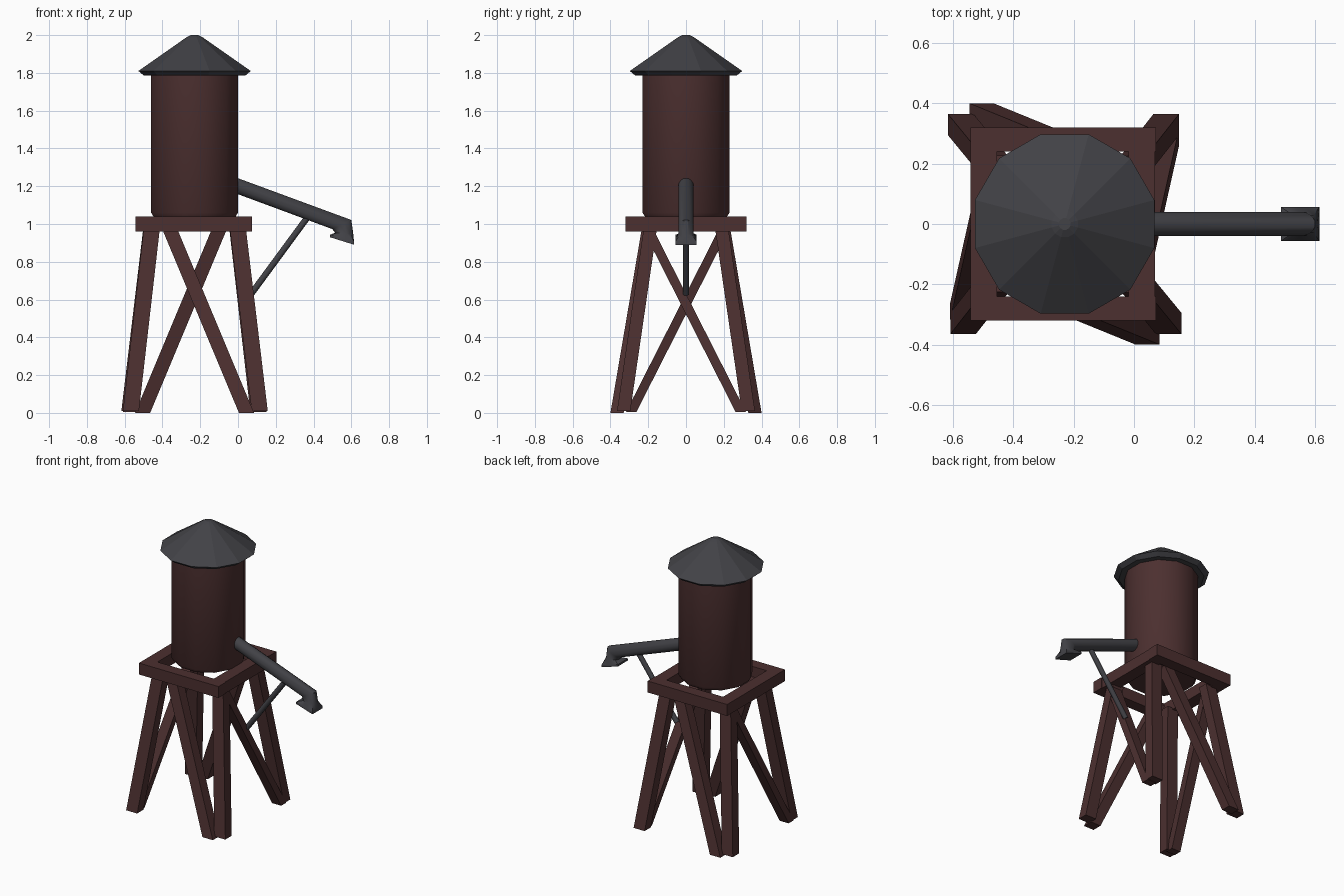
import bpy, bmesh, math
from mathutils import Vector

if "Cube" in bpy.data.objects:
    bpy.data.objects.remove(bpy.data.objects["Cube"])

CX = -0.23  # tower axis


def material(name, rgb):
    m = bpy.data.materials.new(name)
    m.diffuse_color = (*rgb, 1)
    m.use_nodes = True
    m.node_tree.nodes["Principled BSDF"].inputs["Base Color"].default_value = m.diffuse_color
    return m


WOOD = material("dark_red_wood", (0.072, 0.029, 0.029))
METAL = material("dark_grey_metal", (0.054, 0.054, 0.062))


def loft(name, rings, mat, smooth=None):
    """Skin a closed, capped solid through rings with equal point counts."""
    bm = bmesh.new()
    vs = [[bm.verts.new(p) for p in r] for r in rings]
    n = len(vs[0])
    for a, b in zip(vs, vs[1:]):
        for i in range(n):
            j = (i + 1) % n
            bm.faces.new((a[i], a[j], b[j], b[i]))
    bm.faces.new(vs[0][::-1])
    bm.faces.new(vs[-1])
    bmesh.ops.recalc_face_normals(bm, faces=bm.faces)
    me = bpy.data.meshes.new(name)
    bm.to_mesh(me)
    bm.free()
    ob = bpy.data.objects.new(name, me)
    bpy.context.collection.objects.link(ob)
    me.materials.append(mat)
    if smooth:
        bpy.ops.object.select_all(action='DESELECT')
        ob.select_set(True)
        bpy.context.view_layer.objects.active = ob
        bpy.ops.object.shade_smooth_by_angle(angle=math.radians(smooth))
    return ob


def rect(c, w, d):
    x, y, z = c
    return [(x + sx * w / 2, y + sy * d / 2, z)
            for sx, sy in ((-1, -1), (1, -1), (1, 1), (-1, 1))]


def beam(name, foot, top, w, d):
    return loft(name, [rect(foot, w, d), rect(top, w, d)], WOOD)


def lathe(name, profile, mat, smooth=None, n=12):
    rings = [[(CX + r * math.cos(math.tau * (i + .5) / n),
               r * math.sin(math.tau * (i + .5) / n), z) for i in range(n)]
             for r, z in profile]
    return loft(name, rings, mat, smooth)


def ring(c, u, v, n=12, square=False):
    """Ring around c spanned by half-axes u and v, optionally squared off."""
    pts = []
    for i in range(n):
        a = math.tau * (i + .5) / n
        k = 1 / max(abs(math.cos(a)), abs(math.sin(a))) if square else 1
        pts.append(Vector(c) + k * (math.cos(a) * Vector(u) + math.sin(a) * Vector(v)))
    return pts


# tank and roof
lathe("tank", [(0.222, 1.035), (0.238, 1.06), (0.238, 1.80)], WOOD, 35)
lathe("roof", [(0.277, 1.785), (0.308, 1.81), (0.045, 1.988), (0.02, 2.0)], METAL)

# open platform frame
for s, side in ((-1, "front"), (1, "back")):
    y = s * 0.28
    beam("frame_" + side, (-0.2345, y, 0.96), (-0.2345, y, 1.04), 0.615, 0.08)
for x, side in ((-0.4985, "left"), (0.0255, "right")):
    beam("frame_" + side, (x, 0, 0.96), (x, 0, 1.04), 0.087, 0.48)

# splayed legs and diagonal braces, repeated by a half turn
for s, side in ((1, "front"), (-1, "back")):
    beam(side + "_leg_a", (CX + s * 0.345, -s * 0.33, 0.01), (CX + s * 0.23, -s * 0.19, 0.97), 0.085, 0.07)
    beam(side + "_leg_b", (CX - s * 0.337, -s * 0.33, 0.01), (CX - s * 0.227, -s * 0.19, 0.97), 0.085, 0.07)
    beam(side + "_brace", (CX + s * 0.275, -s * 0.365, 0), (CX - s * 0.13, -s * 0.2, 0.97), 0.08, 0.07)
    beam("right_brace" if s > 0 else "left_brace",
         (CX + s * 0.345, s * 0.29, 0.005), (CX + s * 0.235, -s * 0.2, 0.97), 0.07, 0.055)

# spout pipe with a bent, flared square mouth
d = Vector((0.938, 0, -0.345))
up = Vector((0.345, 0, 0.938)) * 0.041
side = (0, 0.041, 0)
loft("spout", [
    ring((-0.03, 0, 1.211), up, side),
    ring((0.55, 0, 0.997), (0.052, 0, 0.025), side),
    ring((0.562, 0, 0.95), (0.05, 0, -0.004), (0, 0.042, 0)),
    ring((0.551, 0, 0.925), (0.063, 0, -0.018), (0, 0.056, 0), square=True),
    ring((0.551, 0, 0.910), (0.064, 0, -0.02), (0, 0.056, 0), square=True),
], METAL, 35)

# strut holding the spout
a, b = Vector((0.07, 0, 0.63)), Vector((0.375, 0, 1.045))
t = (b - a).normalized()
u = Vector((t.z, 0, -t.x)) * 0.018
loft("spout_strut", [ring(p, u, (0, 0.018, 0), 8) for p in (a, b)], METAL, 50)
